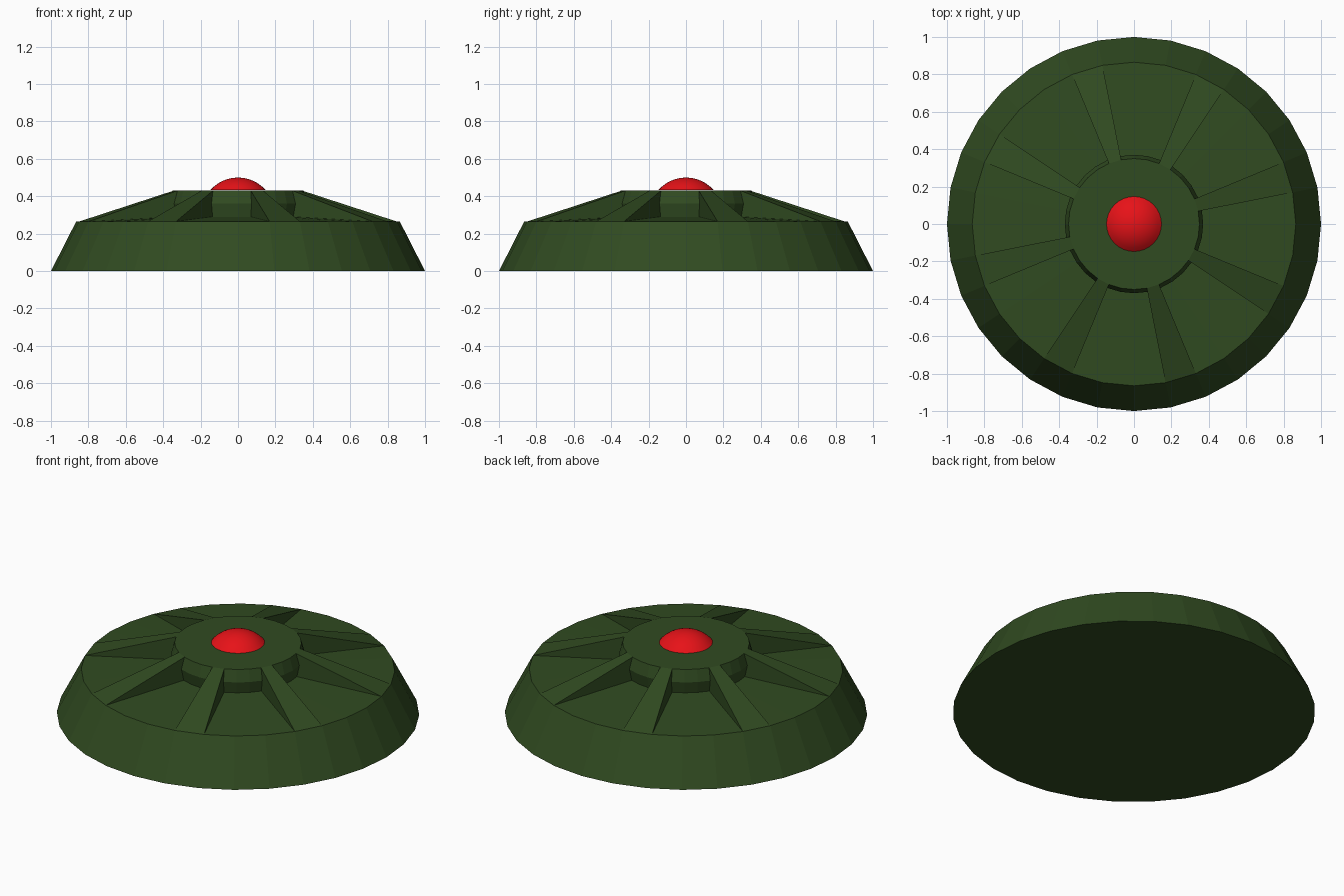
import bpy, bmesh, math

if "Cube" in bpy.data.objects:
    bpy.data.objects.remove(bpy.data.objects["Cube"])

SIDES = 32


def material(name, rgb):
    m = bpy.data.materials.new(name)
    m.diffuse_color = (*rgb, 1)
    m.use_nodes = True
    m.node_tree.nodes["Principled BSDF"].inputs["Base Color"].default_value = m.diffuse_color
    return m


def pt(r, z, i):
    a = 2 * math.pi * i / SIDES
    return (r * math.cos(a), r * math.sin(a), z)


def face(bm, pts):
    bm.faces.new([bm.verts.new(p) for p in pts])


def strip(bm, profile, i):
    # one angular segment of a turned profile of (radius, height) points
    for (r0, z0), (r1, z1) in zip(profile, profile[1:]):
        pts = [pt(r0, z0, i), pt(r0, z0, i + 1), pt(r1, z1, i + 1), pt(r1, z1, i)]
        if r1 == 0:
            pts.pop()
        face(bm, pts)


def disc(bm, r, z):
    face(bm, [pt(r, z, i) for i in range(SIDES)])


def finish(bm, name, mat):
    bmesh.ops.remove_doubles(bm, verts=bm.verts, dist=0.0005)
    bmesh.ops.recalc_face_normals(bm, faces=bm.faces)
    me = bpy.data.meshes.new(name)
    bm.to_mesh(me)
    bm.free()
    me.materials.append(mat)
    ob = bpy.data.objects.new(name, me)
    bpy.context.collection.objects.link(ob)
    return ob


green = material("dark_green", (0.03, 0.07, 0.015))
red = material("red", (0.8, 0.006, 0.009))

# Casing: sloped skirt, eight ribs and undercut hub between them
BASE, RIM, TOP = (1.0, 0.0), (0.865, 0.265), (0.35, 0.43)
recess = [RIM, (0.355, 0.29), (0.37, 0.36), TOP]
bm = bmesh.new()
disc(bm, *BASE)
disc(bm, *TOP)
for i in range(SIDES):
    strip(bm, [BASE, RIM], i)
    if i % 4 == 1:
        strip(bm, [RIM, TOP], i)
        for k in (i, i + 1):          # rib side walls
            face(bm, [pt(r, z, k) for r, z in recess])
    else:
        strip(bm, recess, i)
finish(bm, "casing", green)

# Button: shallow spherical cap
R, HALF, RINGS = 0.196, math.radians(48.6), 6
cap = [(R * math.sin(HALF * (1 - j / RINGS)), 0.304 + R * math.cos(HALF * (1 - j / RINGS)))
       for j in range(RINGS)] + [(0, 0.5)]
bm = bmesh.new()
disc(bm, *cap[0])
for i in range(SIDES):
    strip(bm, cap, i)
button = finish(bm, "button", red)
bpy.context.view_layer.objects.active = button
button.select_set(True)
bpy.ops.object.shade_smooth_by_angle(angle=math.radians(30))
